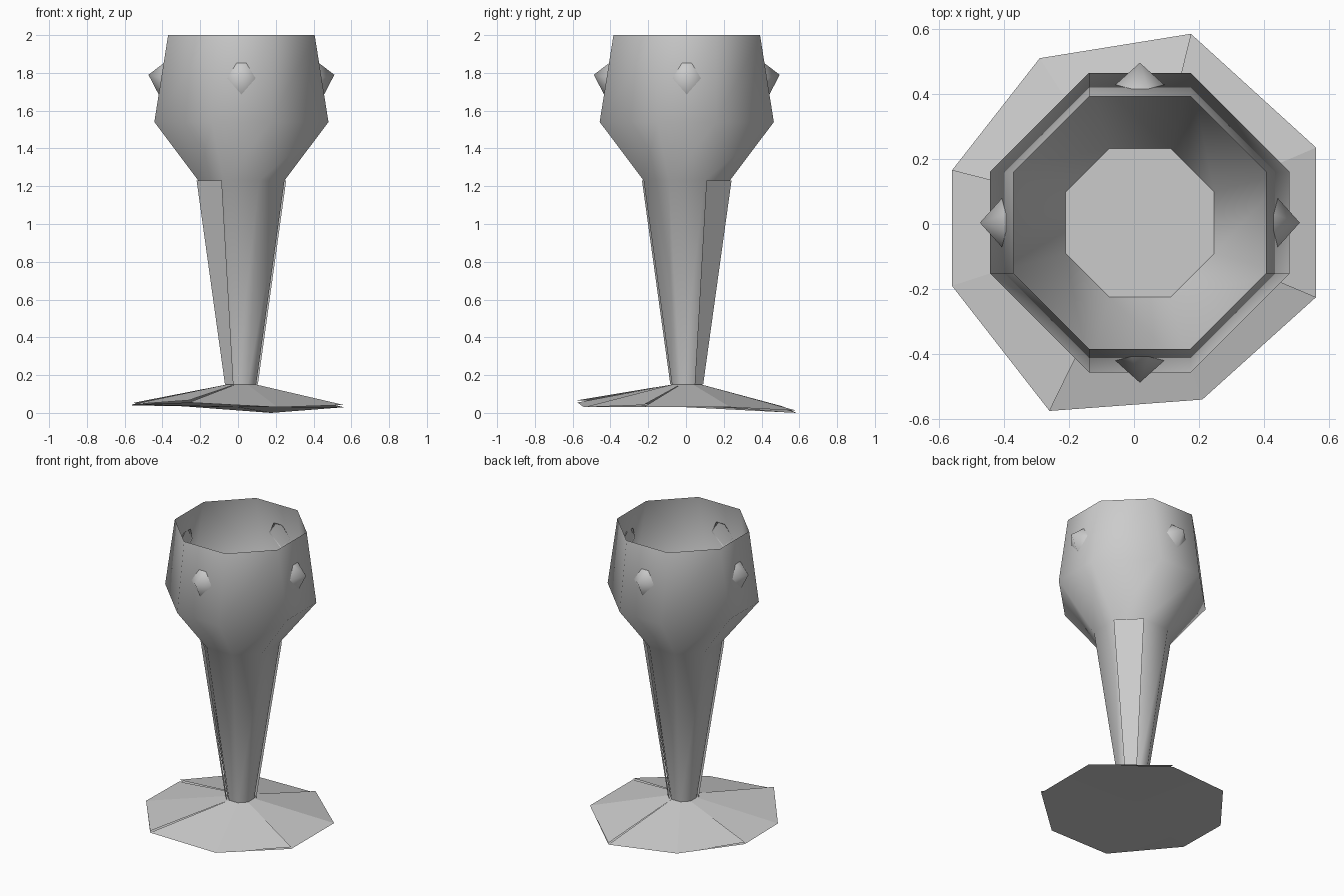
import bpy
from math import cos, sin, pi

if "Cube" in bpy.data.objects:
    bpy.data.objects.remove(bpy.data.objects["Cube"])

CX, CY = 0.018, 0.004   # axis of bowl and stem


def make(name, verts, faces, smooth=True):
    me = bpy.data.meshes.new(name)
    me.from_pydata(verts, [], faces)
    me.update()
    ob = bpy.data.objects.new(name, me)
    bpy.context.collection.objects.link(ob)
    for p in me.polygons:
        p.use_smooth = smooth
    return ob


def ring(a, b, z):
    """Eight-sided ring: a = apothem, b = half length of the straight sides."""
    pts = [(a, -b), (a, b), (b, a), (-b, a), (-a, b), (-a, -b), (-b, -a), (b, -a)]
    return [(CX + x, CY + y, z) for x, y in pts]


def loft(rings):
    verts = [v for r in rings for v in r]
    faces = []
    for k in range(len(rings) - 1):
        for i in range(8):
            j = (i + 1) % 8
            faces.append((k * 8 + i, k * 8 + j, k * 8 + 8 + j, k * 8 + 8 + i))
    return verts, faces


# Bowl and stem: one continuous eight-sided shell, open at the rim
foot, neck = ring(0.078, 0.033, 0.15), ring(0.228, 0.095, 1.23)
wide, rim = ring(0.461, 0.156, 1.54), ring(0.388, 0.156, 2.0)
make("bowl_and_stem", *loft([foot, neck, wide, rim]))

# Bowl floor inside the cup
make("bowl_floor", neck, [tuple(range(8))])

# Loose panels standing slightly proud of two diagonal stem faces
for name, i, s in (("stem_panel_back", 1, 1), ("stem_panel_front", 5, -1)):
    quad = [foot[i], foot[i + 1], neck[i + 1], neck[i]]
    off = 0.009 * s
    make(name, [(x + off, y + off, z) for x, y, z in quad], [(0, 1, 2, 3)], False)

# Base: irregular sloping slices around the stem foot
corners = [(0.56, -0.225, 0.03), (0.56, 0.235, 0.03), (0.175, 0.585, 0.0),
           (-0.29, 0.51, 0.035), (-0.56, 0.165, 0.04), (-0.56, -0.19, 0.045),
           (-0.26, -0.575, 0.055), (0.21, -0.54, 0.03)]
verts, faces = [], []
for i in range(8):
    j = (i + 1) % 8
    lift = 0.012 if i % 2 else 0.0
    cx, cy, cz = corners[j]
    n = len(verts)
    verts += [foot[i], corners[i], (cx, cy, cz + lift), foot[j]]
    faces.append((n, n + 1, n + 2, n + 3))
make("base_slices", verts, faces, False)

# Underside of the base
make("base_underside", corners + [(0, 0, 0.03)],
     [((i + 1) % 8, i, 8) for i in range(8)])

# Four faceted gems set around the bowl: (sideways, outwards, up)
gem = [(-0.03, 0.40, 1.86), (0.03, 0.40, 1.86), (0.08, 0.42, 1.77),
       (0.0, 0.435, 1.68), (-0.08, 0.42, 1.77), (0.0, 0.492, 1.79)]
for k, side in enumerate(("right", "back", "left", "front")):
    c, s = cos(k * pi / 2), sin(k * pi / 2)
    pts = [(CX + o * c - t * s, CY + o * s + t * c, z) for t, o, z in gem]
    make("gem_" + side, pts, [((i + 1) % 5, i, 5) for i in range(5)])
